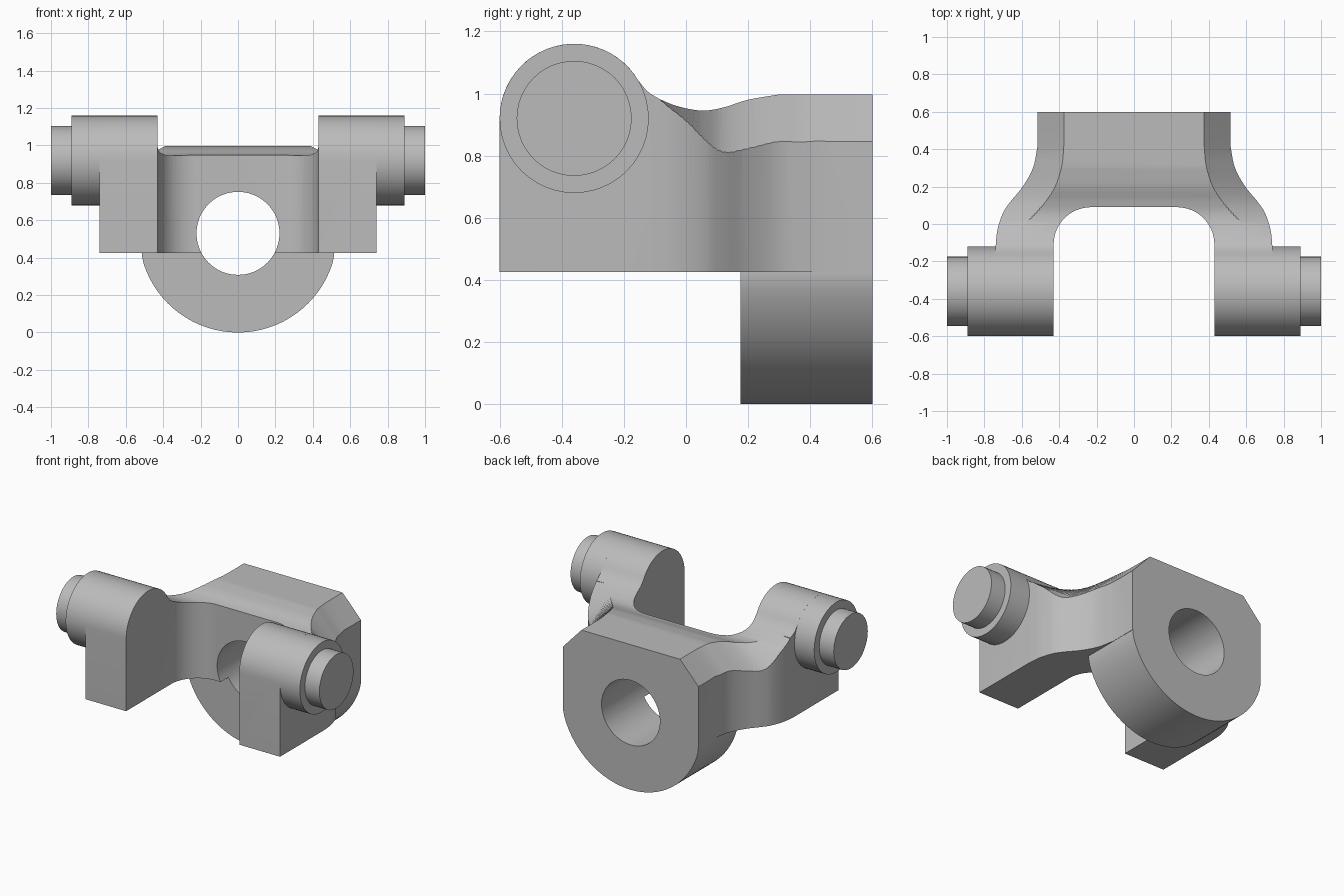
import bpy, bmesh
from math import sin, cos, radians
from mathutils import Vector

cube = bpy.data.objects.get("Cube")
if cube:
    bpy.data.objects.remove(cube, do_unlink=True)

grey = bpy.data.materials.new("plain grey")
grey.use_nodes = True
GREY = (0.5, 0.5, 0.5, 1)
grey.diffuse_color = GREY
grey.node_tree.nodes["Principled BSDF"].inputs["Base Color"].default_value = GREY

BORE_Z = 0.53          # height of the hub bore
PIN_Y, PIN_Z = -0.36, 0.92
BOSS_R = 0.24
ARM_X, ARM_Z = 0.74, 0.425


def smooth(pts, steps=5):
    """Catmull-Rom curve through points of any dimension."""
    pts = [Vector(p) for p in pts]
    ext = [pts[0] * 2 - pts[1]] + pts + [pts[-1] * 2 - pts[-2]]
    out = []
    for a, b, c, d in zip(ext, ext[1:], ext[2:], ext[3:]):
        for i in range(steps):
            t = i / steps
            out.append((b * 2 + (c - a) * t + (a * 2 - b * 5 + c * 4 - d) * t**2
                        + (b * 3 - a - c * 3 + d) * t**3) / 2)
    return [tuple(p) for p in out + [pts[-1]]]


def arc(cx, cy, r, a0, a1, n):
    angles = [radians(a0 + (a1 - a0) * i / n) for i in range(n + 1)]
    return [(cx + r * cos(a), cy + r * sin(a)) for a in angles]


def loft(name, rings):
    """Closed solid through matching rings of 3D points."""
    bm = bmesh.new()
    rows = [[bm.verts.new(p) for p in ring] for ring in rings]
    for r, s in zip(rows, rows[1:]):
        for i in range(len(r)):
            j = (i + 1) % len(r)
            bm.faces.new((r[i], r[j], s[j], s[i]))
    bm.faces.new(rows[0][::-1])
    bm.faces.new(rows[-1])
    bmesh.ops.recalc_face_normals(bm, faces=bm.faces)
    mesh = bpy.data.meshes.new(name)
    bm.to_mesh(mesh)
    bm.free()
    mesh.materials.append(grey)
    ob = bpy.data.objects.new(name, mesh)
    bpy.context.collection.objects.link(ob)
    return ob


def prism(name, profile, axis, lo, hi):
    """Extrude a 2D profile along the given axis (0, 1 or 2)."""
    def place(p, h):
        q = list(p)
        q.insert(axis, h)
        return q
    return loft(name, [[place(p, h) for p in profile] for h in (lo, hi)])


def combine(target, other, operation):
    mod = target.modifiers.new("cut", "BOOLEAN")
    mod.operation, mod.object, mod.solver = operation, other, "EXACT"
    bpy.context.view_layer.objects.active = target
    bpy.ops.object.modifier_apply(modifier=mod.name)
    bpy.data.objects.remove(other, do_unlink=True)


# Fork seen from above: rounded U inside, flared arms outside
half = arc(0.23, -0.11, 0.2, 90, 0, 12)
half += [(0.43, -0.6), (ARM_X, -0.6)]
half += smooth([(ARM_X, -0.12), (0.73, -0.03), (0.70, 0.06), (0.66, 0.12),
                (0.595, 0.2), (0.54, 0.3), (0.515, 0.42)])
half += [(0.515, 0.6)]
fork = prism("fork_body", half + [(-x, y) for x, y in half[::-1]], 2, ARM_Z, 1.4)

# Side profile: round arm ends dipping to the flat rear top
side = [(-0.6, 0.2)] + arc(PIN_Y, PIN_Z, BOSS_R, 180, 30, 24)
side += smooth([(-0.125, 1.007), (-0.09, 0.985), (-0.03, 0.96), (0.05, 0.945),
                (0.12, 0.955), (0.2, 0.98), (0.3, 0.997)])
side += [(0.8, 0.997), (0.8, 0.2)]
combine(fork, prism("side_cutter", side, 0, -1.2, 1.2), "INTERSECT")

# Chamfers that follow the flared shoulders: y, inner x, outer x, top z, low z
stations = smooth([(0.7, 0.375, 0.515, 0.997, 0.847), (0.42, 0.375, 0.515, 0.997, 0.847),
                   (0.3, 0.387, 0.54, 0.997, 0.845), (0.2, 0.42, 0.595, 0.98, 0.822),
                   (0.12, 0.47, 0.66, 0.955, 0.81), (0.06, 0.52, 0.70, 0.945, 0.85),
                   (0, 0.58, 0.725, 0.951, 0.91), (-0.08, 0.66, 0.74, 0.981, 0.975)], 4)
for s in (1, -1):
    rings = []
    for y, xi, xo, zt, zl in stations:
        dx, dz = (xo - xi) / 2, (zt - zl) / 2
        rings.append([(s * (xi - dx), y, zt + dz), (s * (xo + dx), y, zl - dz),
                      (s * (xo + dx), y, zt + dz)])
    combine(fork, loft("chamfer_cutter", rings), "DIFFERENCE")

# Round lower hub and the bore through it
hub = [(max(-0.513, min(0.513, x)), z) for x, z in arc(0, BORE_Z, BORE_Z, 180, 360, 40)]
combine(fork, prism("hub", hub, 1, 0.175, 0.6), "UNION")
bore = arc(0, BORE_Z, 0.222, 0, 360, 48)[:-1]
combine(fork, prism("bore_cutter", bore, 1, -0.1, 0.8), "DIFFERENCE")

# Trunnion boss and stepped pin on each arm
parts = [fork]
for side_name, s in (("left", 1), ("right", -1)):
    for part, r, x0, x1 in (("boss", BOSS_R, ARM_X, 0.89), ("pin", 0.185, 0.89, 1.0)):
        ring = arc(PIN_Y, PIN_Z, r, 0, 360, 48)[:-1]
        parts.append(prism(f"{side_name}_{part}", ring, 0, s * x0, s * x1))

bpy.ops.object.select_all(action="DESELECT")
for ob in parts:
    ob.select_set(True)
bpy.context.view_layer.objects.active = fork
bpy.ops.object.shade_smooth_by_angle(angle=radians(30))
